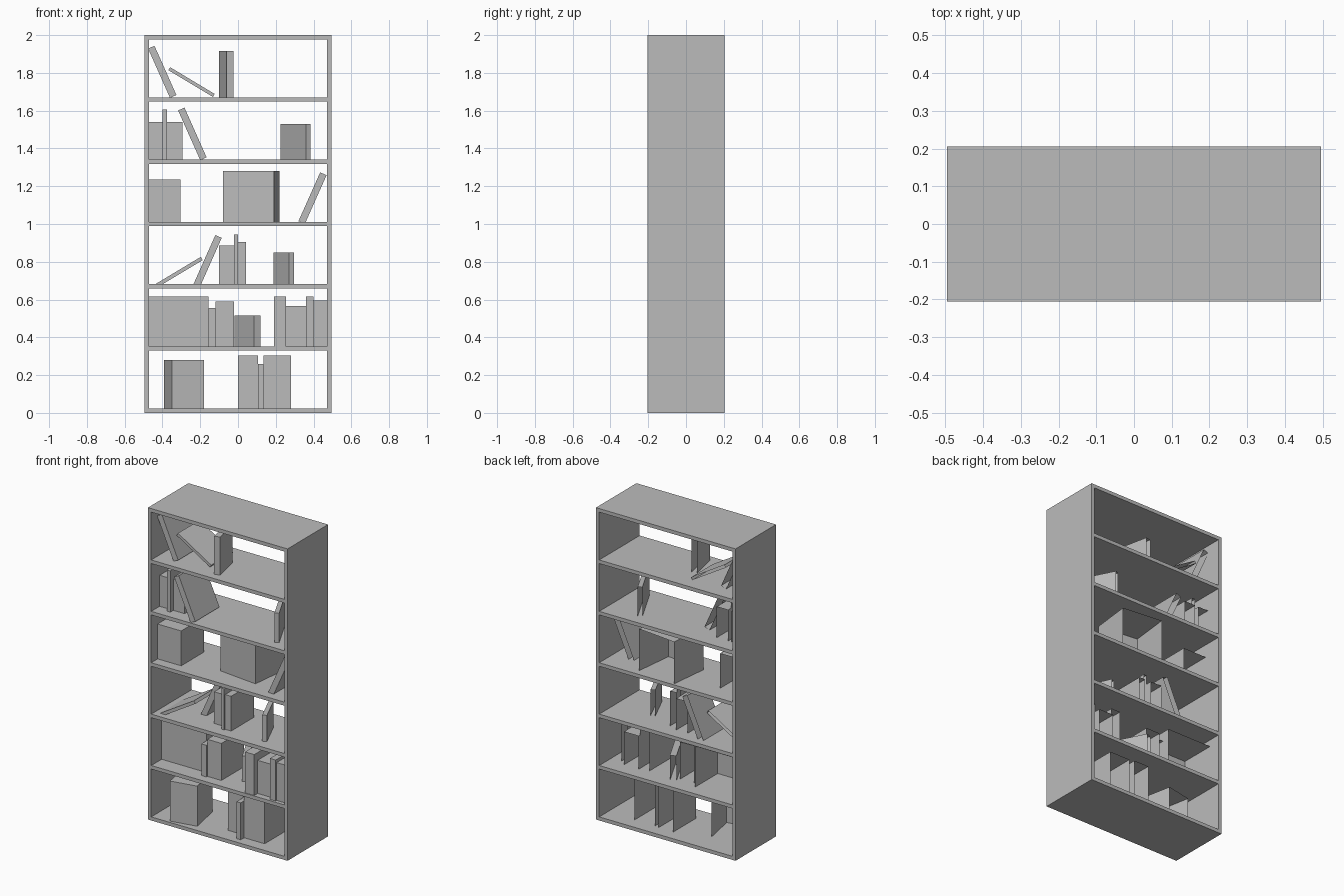
import bpy
import bmesh
from math import radians
from mathutils import Matrix, Vector

cube = bpy.data.objects.get("Cube")
if cube:
    bpy.data.objects.remove(cube, do_unlink=True)

grey = bpy.data.materials.new("plain grey")
grey.use_nodes = True
colour = (0.5, 0.5, 0.5, 1)
grey.diffuse_color = colour
grey.node_tree.nodes["Principled BSDF"].inputs["Base Color"].default_value = colour


def box(name, size, corner, turn=None, open_back=False):
    """Box placed by its front, left, bottom corner, then turned about it."""
    bm = bmesh.new()
    bmesh.ops.create_cube(bm, size=1)
    bmesh.ops.translate(bm, vec=(0.5, 0.5, 0.5), verts=bm.verts)
    bmesh.ops.scale(bm, vec=size, verts=bm.verts)
    if open_back:
        back = [f for f in bm.faces if f.normal.y > 0.9]
        bmesh.ops.delete(bm, geom=back, context='FACES')
    place = Matrix.Translation(Vector(corner)) @ (turn or Matrix.Identity(4))
    bmesh.ops.transform(bm, matrix=place, verts=bm.verts)
    mesh = bpy.data.meshes.new(name)
    bm.to_mesh(mesh)
    bm.free()
    mesh.materials.append(grey)
    obj = bpy.data.objects.new(name, mesh)
    bpy.context.scene.collection.objects.link(obj)
    return obj


# Case: two sides, top, bottom and five shelves, with an open back
W, D, H, T = 0.99, 0.41, 2.0, 0.023
for side, x in (("right", -W / 2), ("left", W / 2 - T)):
    box(side + "_side_panel", (T, D, H), (x, -D / 2, 0))
levels = [i * (H - T) / 6 for i in range(7)]
for i, z in enumerate(levels):
    name = "bottom_panel" if i == 0 else "top_panel" if i == 6 else f"shelf_{i}"
    box(name, (W - 2 * T, D, T), (-W / 2 + T, -D / 2, z))
floor = [z + T for z in levels]


def upright(level, x0, x1, top, y, depth=0.23):
    box("upright_book", (x1 - x0, depth, top - floor[level]), (x0, y, floor[level]), None, True)


def turned(level, x, y, width, depth, top, yaw):
    box("turned_book", (width, depth, top - floor[level]), (x, y, floor[level]),
        Matrix.Rotation(radians(yaw), 4, 'Z'), True)


def leaning(x, z, y, width, length, tilt, depth=0.22):
    box("leaning_book", (width, depth, length), (x, y, z),
        Matrix.Rotation(radians(tilt), 4, 'Y'), True)


# Bottom level
turned(0, -0.35, -0.19, 0.174, 0.22, 0.28, 11)
upright(0, 0.0, 0.105, 0.305, -0.10)
upright(0, 0.105, 0.135, 0.26, -0.165, 0.25)
upright(0, 0.135, 0.28, 0.305, -0.13, 0.25)

# Second level
upright(1, -0.472, -0.155, 0.615, -0.10)
upright(1, -0.155, -0.12, 0.555, -0.15)
upright(1, -0.12, -0.02, 0.59, -0.14)
turned(1, 0.085, -0.08, 0.039, 0.23, 0.515, 27)
upright(1, 0.19, 0.255, 0.615, -0.20, 0.3)
upright(1, 0.255, 0.36, 0.565, -0.165, 0.28)
upright(1, 0.36, 0.40, 0.615, -0.19, 0.27)
upright(1, 0.40, 0.472, 0.595, -0.18, 0.26)

# Third level
leaning(-0.437, 0.682, -0.165, 0.02, 0.28, 59)
leaning(-0.235, 0.683, -0.04, 0.037, 0.283, 24, 0.2)
upright(2, -0.10, -0.02, 0.885, -0.10)
upright(2, -0.02, 0.0, 0.945, -0.14)
upright(2, 0.0, 0.042, 0.905, -0.13)
turned(2, 0.27, -0.14, 0.028, 0.2, 0.85, 24)

# Fourth level
upright(3, -0.472, -0.305, 1.235, -0.14)
turned(3, -0.08, -0.065, 0.272, 0.26, 1.28, -6.5)
leaning(0.32, 1.015, -0.15, 0.037, 0.283, 24)

# Fifth level
upright(4, -0.472, -0.40, 1.54, -0.12)
upright(4, -0.40, -0.375, 1.605, -0.15)
upright(4, -0.375, -0.295, 1.54, -0.12)
leaning(-0.20, 1.338, -0.195, 0.037, 0.288, -24, 0.245)
turned(4, 0.36, -0.145, 0.028, 0.3, 1.53, 27)

# Top level
leaning(-0.36, 1.668, -0.14, 0.037, 0.285, -24, 0.25)
leaning(-0.133, 1.673, -0.095, 0.018, 0.275, -59)
turned(5, -0.06, -0.155, 0.036, 0.19, 1.915, 12)
